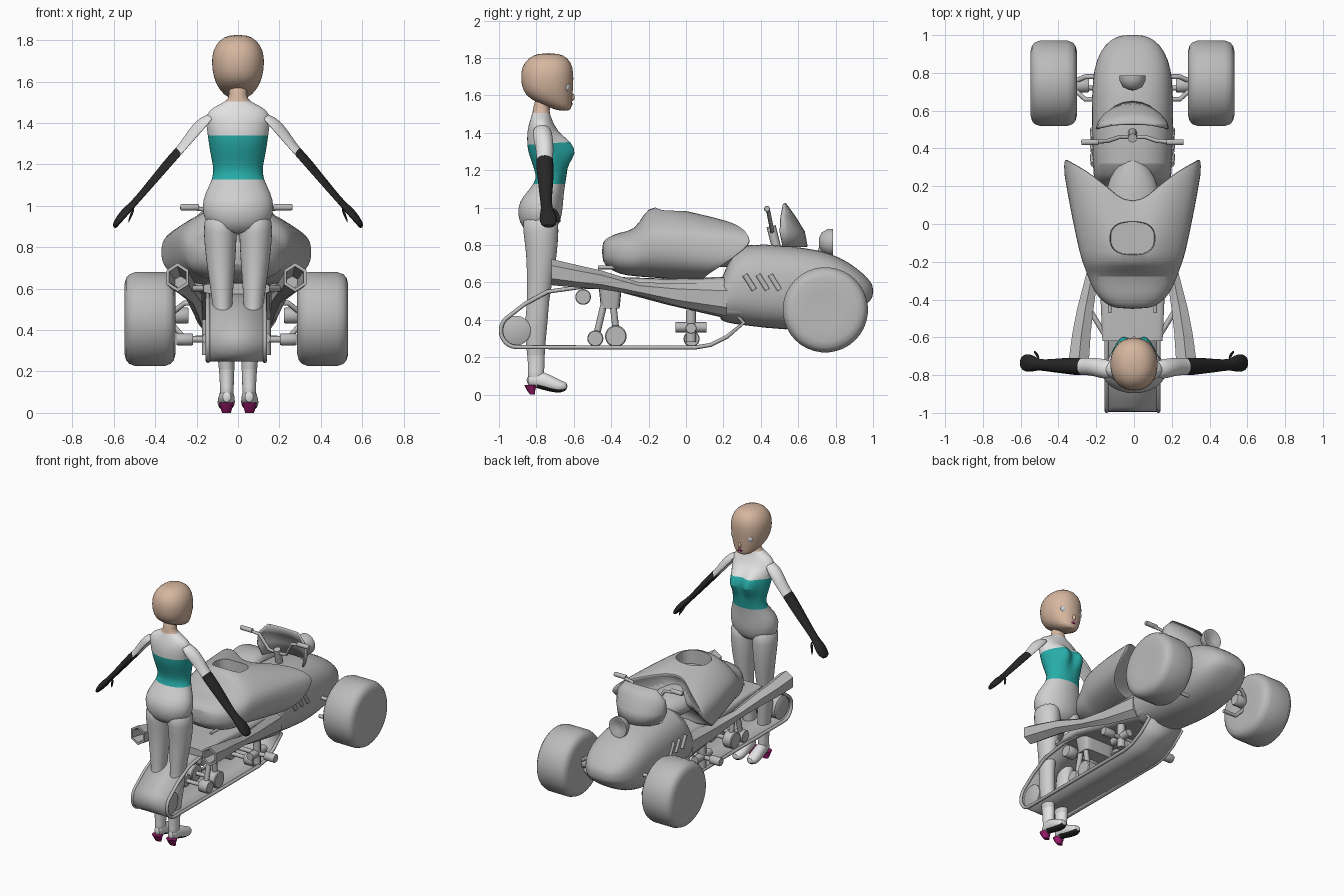
import bpy, bmesh, math
from mathutils import Vector

cube = bpy.data.objects.get("Cube")
if cube:
    bpy.data.objects.remove(cube, do_unlink=True)


def material(name, r, g, b):
    m = bpy.data.materials.new(name)
    m.use_nodes = True
    m.diffuse_color = (r, g, b, 1)
    m.node_tree.nodes["Principled BSDF"].inputs["Base Color"].default_value = (r, g, b, 1)
    return m


GREY = material("machine grey", .5, .5, .5)
PANTS = material("trouser grey", .62, .62, .62)
WHITE = material("pale cloth", .77, .77, .77)
TEAL = material("teal bodice", .02, .42, .4)
SKIN = material("skin", .67, .47, .35)
BLACK = material("glove black", .02, .02, .02)
PINK = material("magenta", .3, .01, .14)
EYE = material("eye grey", .6, .63, .65)


def finish(name, bm, mats, rule=None):
    """Turn a bmesh into an object, colouring faces by a rule."""
    bmesh.ops.recalc_face_normals(bm, faces=bm.faces)
    if rule:
        for f in bm.faces:
            f.material_index = rule(f.calc_center_median(), f.normal)
    me = bpy.data.meshes.new(name)
    bm.to_mesh(me)
    bm.free()
    ob = bpy.data.objects.new(name, me)
    bpy.context.collection.objects.link(ob)
    for m in mats:
        me.materials.append(m)
    return ob


def loft(name, rings, mats, axis="z", n=20, p=2, s=1, sub=1, rule=None, warp=None):
    """Skin (x, y, z, a, b) superellipse rings lying across an axis."""
    bm = bmesh.new()
    loops = []
    for x, y, z, a, b in rings:
        loop = []
        for i in range(n):
            t = math.tau * (i + .5) / n
            u = a * math.copysign(abs(math.cos(t)) ** (2 / p), math.cos(t))
            v = b * math.copysign(abs(math.sin(t)) ** (2 / p), math.sin(t))
            d = {"z": (u, v, 0), "y": (u, 0, v), "x": (0, u, v)}[axis]
            q = Vector((s * x + d[0], y + d[1], z + d[2]))
            loop.append(bm.verts.new(warp(q) if warp else q))
        loops.append(loop)
    for l, m in zip(loops, loops[1:]):
        for i in range(n):
            j = (i + 1) % n
            bm.faces.new((l[i], l[j], m[j], m[i]))
    bm.faces.new(loops[0])
    bm.faces.new(loops[-1])
    ob = finish(name, bm, mats, rule)
    if sub:
        ob.modifiers.new("smooth", "SUBSURF").levels = sub
        ob.modifiers["smooth"].render_levels = sub
    return ob


def drum(name, x, y, z, r, h, n=24):
    return loft(name, [(x - h, y, z, r * .9, r * .9), (x - h * .85, y, z, r, r),
                       (x + h * .85, y, z, r, r), (x + h, y, z, r * .9, r * .9)],
                [GREY], "x", n, sub=0)


def ball(name, loc, size, mat):
    bm = bmesh.new()
    bmesh.ops.create_uvsphere(bm, u_segments=20, v_segments=12, radius=1)
    bmesh.ops.scale(bm, vec=size, verts=bm.verts)
    bmesh.ops.translate(bm, vec=loc, verts=bm.verts)
    return finish(name, bm, [mat])


def tube(name, pts, r, cyclic=False):
    cu = bpy.data.curves.new(name, "CURVE")
    cu.dimensions = "3D"
    cu.bevel_depth, cu.bevel_resolution, cu.use_fill_caps = r, 2, True
    sp = cu.splines.new("POLY")
    sp.points.add(len(pts) - 1)
    for q, c in zip(sp.points, pts):
        q.co = (*c, 1)
    sp.use_cyclic_u = cyclic
    cu.materials.append(GREY)
    ob = bpy.data.objects.new(name, cu)
    bpy.context.collection.objects.link(ob)
    return ob


def sheet(name, rows, thick, closed=False):
    bm = bmesh.new()
    grid = [[bm.verts.new(c) for c in row] for row in rows]
    for a, b in zip(grid, grid[1:] + (grid[:1] if closed else [])):
        for i in range(len(a) - 1):
            bm.faces.new((a[i], a[i + 1], b[i + 1], b[i]))
    ob = finish(name, bm, [GREY])
    so = ob.modifiers.new("thickness", "SOLIDIFY")
    so.thickness, so.offset = thick, 0
    return ob


# Rider: torso with bodice
def torso_rule(c, nrm):
    return 0 if c.z < 1.13 else 1 if c.z < 1.35 else 2 if c.z < 1.515 else 3


def bust(q):
    front = min(1, max(0, (q.y + .75) / .08))
    peak = math.exp(-((q.z - 1.3) / .055) ** 2)
    q.y += .075 * front * peak * math.exp(-((abs(q.x) - .06) / .05) ** 2)
    if q.z > 1.32:
        q.z += .025 * front * peak
    return q


loft("torso", [(0, -.78, .86, .1, .07), (0, -.782, .92, .162, .112), (0, -.78, 1, .176, .122),
               (0, -.765, 1.06, .16, .11), (0, -.725, 1.13, .122, .08), (0, -.72, 1.18, .118, .083),
               (0, -.73, 1.235, .13, .092), (0, -.742, 1.29, .14, .1), (0, -.75, 1.335, .146, .1),
               (0, -.765, 1.4, .155, .085), (0, -.772, 1.44, .155, .07), (0, -.775, 1.475, .125, .056),
               (0, -.775, 1.505, .052, .046), (0, -.773, 1.53, .043, .044), (0, -.76, 1.6, .043, .044)],
     [PANTS, TEAL, WHITE, SKIN], n=32, rule=torso_rule, warp=bust)

# Rider: head
loft("head", [(0, -.65, 1.517, .035, .03), (0, -.672, 1.535, .068, .06), (0, -.72, 1.575, .1, .112),
              (0, -.74, 1.625, .12, .136), (0, -.742, 1.69, .129, .142), (0, -.742, 1.75, .123, .139),
              (0, -.737, 1.8, .092, .108), (0, -.735, 1.826, .045, .055)], [SKIN], n=24, p=2.15)
ball("nose", (0, -.612, 1.59), (.012, .017, .022), SKIN)
ball("lips", (0, -.617, 1.553), (.02, .011, .009), PINK)


# Rider: slope the arm rings so they lie square to the arm
def slope(q):
    d = .5 * (q.z - 1.555 + 1.13 * abs(q.x))
    return Vector((q.x + math.copysign(d, q.x), q.y, q.z - d))


for s, side in ((1, "left"), (-1, "right")):
    ball(side + "_eye", (s * .056, -.637, 1.643), (.031, .018, .027), EYE)
    # Rider: arm and glove
    loft(side + "_arm", [(.1, -.77, 1.42, .045, .05), (.15, -.768, 1.39, .055, .078),
                         (.2, -.757, 1.335, .05, .072), (.24, -.755, 1.285, .046, .064),
                         (.27, -.755, 1.25, .046, .06), (.3, -.755, 1.22, .047, .06),
                         (.36, -.75, 1.155, .043, .052), (.44, -.75, 1.065, .034, .042),
                         (.5, -.745, 1, .028, .036), (.53, -.737, .97, .046, .046),
                         (.565, -.735, .93, .05, .038), (.592, -.735, .905, .03, .018)],
         [WHITE, BLACK], "x", 16, s=s, rule=lambda c, nrm: int(abs(c.x) - c.z > -.982), warp=slope)
    loft(side + "_thumb", [(.5, -.71, .99, .015, .02), (.52, -.685, .95, .014, .018),
                           (.53, -.675, .92, .006, .008)], [BLACK], "x", 8, s=s)
    # Rider: leg, foot and heel
    loft(side + "_leg", [(.085, -.778, .97, .08, .1), (.086, -.777, .88, .083, .098),
                         (.084, -.77, .75, .074, .083), (.078, -.783, .6, .056, .07),
                         (.075, -.79, .5, .047, .058), (.07, -.8, .4, .047, .063),
                         (.06, -.805, .3, .043, .057), (.054, -.802, .21, .038, .047),
                         (.054, -.8, .12, .033, .043), (.054, -.805, .065, .034, .045)],
         [WHITE, PANTS], n=16, s=s, rule=lambda c, nrm: int(c.z > .22))
    loft(side + "_foot", [(.054, -.855, .075, .022, .026), (.054, -.8, .085, .036, .05),
                          (.056, -.73, .062, .042, .048), (.058, -.67, .04, .044, .034),
                          (.058, -.632, .045, .022, .02)],
         [WHITE, BLACK], "y", 16, s=s, rule=lambda c, nrm: int(nrm.z < -.5 and c.y > -.78))
    loft(side + "_heel", [(.056, -.82, 0, .022, .014), (.056, -.828, .02, .028, .022),
                          (.056, -.832, .05, .038, .034)], [PINK], n=12, s=s, sub=0)

rider = set(bpy.context.collection.objects)

# Machine: front pod, chassis and tank
loft("front_pod", [(0, .18, .505, .18, .1), (0, .19, .505, .19, .11), (0, .235, .555, .203, .175),
                   (0, .285, .595, .211, .222), (0, .55, .567, .218, .228), (0, .7, .567, .215, .21),
                   (0, .82, .562, .207, .177), (0, .92, .558, .17, .115), (0, .975, .555, .118, .065),
                   (0, 1.002, .552, .06, .03)], [GREY], "y", 28, 2.5)
loft("chassis", [(0, -.62, .6, .16, .025), (0, -.4, .595, .17, .035), (0, -.1, .55, .17, .07),
                 (0, .2, .52, .18, .11), (0, .3, .52, .18, .11)], [GREY], "y", 20, 5, sub=0)
loft("tank", [(0, -.1, .76, .12, .1), (0, .1, .78, .16, .1), (0, .25, .76, .13, .08),
              (0, .36, .75, .04, .05)], [GREY], "y", 20)


# Machine: seat fairing with flared knee wings and a cockpit opening
def flare(q):
    lift = min(1, max(.15, (q.z - .6) / .2))
    q.y += max(0, q.y + .2) * min(.35, abs(q.x)) * 2.7 * lift
    q.x *= 1 - .2 * max(0, q.z - .86) / .1
    return q


fairing = loft("seat_fairing", [(0, -.45, .765, .09, .05), (0, -.42, .76, .15, .08),
                                (0, -.36, .755, .205, .113), (0, -.27, .755, .24, .123),
                                (0, -.225, .8, .256, .172), (0, -.18, .818, .28, .193),
                                (0, -.06, .805, .325, .19), (0, .06, .78, .362, .172),
                                (0, .08, .775, .366, .165), (0, .082, .775, .355, .158),
                                (0, .06, .775, .2, .1)],
               [GREY], "y", 32, 2.5, warp=flare)
cutter = loft("cockpit_cutter", [(0, -.075, .9, .115, .085), (0, -.075, 1.1, .125, .092)],
              [GREY], n=24, p=2.6, sub=0)
cutter.hide_render = True
cutter.hide_viewport = True
cut = fairing.modifiers.new("cockpit", "BOOLEAN")
cut.object, cut.operation, cut.solver = cutter, "DIFFERENCE", "EXACT"

# Machine: rubber track with edge rails
path = [(-.905 + .085 * math.cos(t), .342 + .088 * math.sin(t))
        for t in (math.radians(d) for d in range(-90, -240, -15))]
path += [(-.86, .485), (-.74, .55), (-.55, .577), (-.3, .57), (.2, .5), (.31, .385),
         (.22, .31), (.13, .265), (.05, .252), (-.4, .252)]
sheet("track_belt", [[(x, y, z) for x in (-.13, .13)] for y, z in path], .01, True)
for s in (-1, 1):
    tube("track_rail", [(s * .137, y, z) for y, z in path], .011, True)

# Machine: track wheels and hub
for x, h in ((-.085, .035), (0, .04), (.085, .035)):
    drum("rear_drum", x, -.91, .342, .08, h)
for y, z, r in ((-.55, .522, .042), (-.485, .3, .043), (-.375, .312, .058), (.03, .298, .043)):
    for s in (-1, 1):
        drum("road_wheel", s * .09, y, z, r, .035)
    tube("road_axle", [(-.1, y, z), (.1, y, z)], .015)
for s in (-1, 1):
    tube("shock_strut", [(s * .09, -.44, .48), (s * .09, -.48, .31)], .018)
    tube("shock_strut", [(s * .09, -.39, .48), (s * .09, -.37, .31)], .018)
    tube("hub_arm", [(s * .14, -.055, .36), (s * .14, .11, .36)], .027)
    tube("hub_arm", [(s * .14, .027, .28), (s * .14, .027, .45)], .027)
    drum("foot_peg", s * .25, .027, .355, .03, .04, 12)
tube("peg_axle", [(-.25, .027, .355), (.25, .027, .355)], .016)
loft("suspension_block", [(0, -.405, .46, .11, .05), (0, -.405, .6, .13, .065)],
     [GREY], n=16, p=6, sub=0)

for s, side in ((1, "left"), (-1, "right")):
    # Machine: front wheels and their arms
    tyre = [(-.119, .1), (-.123, .17), (-.115, .2), (-.1, .217), (-.07, .228)]
    tyre += [(-x, r) for x, r in reversed(tyre)]
    loft(side + "_front_wheel", [(s * .417 + x, .745, .453, r, r) for x, r in tyre],
         [GREY], "x", 36, sub=0)
    for y, z in ((.66, .53), (.78, .53), (.72, .36)):
        tube(side + "_wishbone", [(s * .15, y, z), (s * .25, y, z), (s * .34, .74, .46)], .013)
    drum(side + "_wheel_hub", s * .27, .735, .47, .04, .04, 12)
    # Machine: hexagonal flared exhaust
    loft(side + "_exhaust", [(.165, .22, .51, .04, .09), (.185, -.05, .535, .04, .06),
                             (.21, -.25, .565, .036, .035), (.25, -.45, .613, .05, .05),
                             (.27, -.58, .632, .056, .06), (.284, -.72, .655, .062, .07),
                             (.284, -.72, .655, .047, .053), (.27, -.55, .63, .03, .03)],
         [GREY], "y", 6, s=s, sub=0)
    tube(side + "_exhaust_brace", [(s * .15, -.58, .6), (s * .23, -.45, .6)], .014)
    tube(side + "_tail_rail", [(s * .12, -.47, .68), (s * .12, -.33, .68)], .01)
    # Machine: slanted side vents
    for y in (.34, .41, .475):
        tube("side_vent", [(s * .207, y - .025, .64), (s * .211, y + .025, .56)], .015)
    # Machine: handlebar half
    tube(side + "_handlebar", [(0, .46, .87), (s * .07, .46, .88), (s * .13, .44, .98),
                               (s * .27, .43, .995)], .011)
    drum(side + "_grip", s * .225, .433, .993, .016, .045, 12)
tube("steering_stem", [(0, .49, .76), (0, .455, .9)], .025)

# Machine: curved windscreen
arc = [math.radians(d) for d in range(-85, 86, 17)]
sheet("windscreen", [[(w * math.sin(t), y - d * (1 - math.cos(t)), z) for t in arc]
                     for z, y, w, d in ((.79, .645, .16, .14), (.87, .63, .19, .14),
                                        (.95, .58, .185, .08), (1.02, .53, .12, .01))], .012)

# Machine: headlight
loft("headlight", [(0, .71, .815, .02, .02), (0, .725, .815, .052, .052), (0, .76, .815, .07, .072),
                   (0, .787, .815, .07, .072), (0, .787, .815, .058, .06), (0, .77, .815, .03, .03)],
     [GREY], "y", 20, sub=0)
tube("headlight_stem", [(0, .72, .74), (0, .74, .81)], .022)

# Nudge the machine off the rider's centre line and shade everything
for ob in bpy.context.collection.objects:
    if ob not in rider:
        ob.location.x -= .008
bpy.ops.object.select_all(action="DESELECT")
for ob in bpy.context.collection.objects:
    if ob.type == "MESH" and ob is not cutter:
        ob.select_set(True)
        bpy.context.view_layer.objects.active = ob
bpy.ops.object.shade_smooth_by_angle(angle=math.radians(40))
